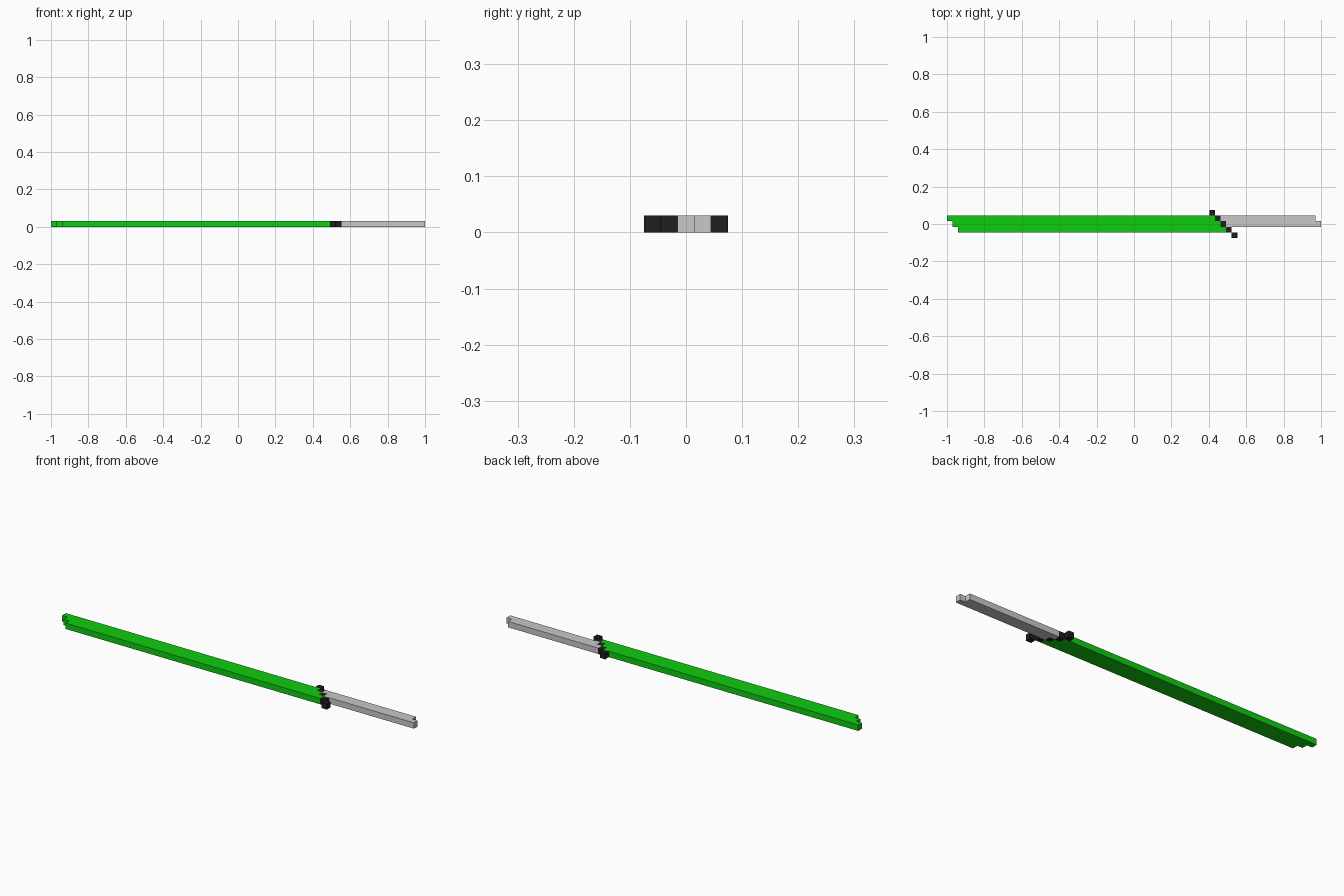
import bpy, bmesh

if "Cube" in bpy.data.objects:
    bpy.data.objects.remove(bpy.data.objects["Cube"])

V = 2 / 67  # edge of one block


def material(name, rgb):
    m = bpy.data.materials.new(name)
    m.diffuse_color = (*rgb, 1)
    m.use_nodes = True
    m.node_tree.nodes["Principled BSDF"].inputs["Base Color"].default_value = m.diffuse_color
    return m


def build(name, mat, rows):
    """rows: (row index from the centre, first column, last column)"""
    bm = bmesh.new()
    for row, a, b in rows:
        verts = bmesh.ops.create_cube(bm, size=1)["verts"]
        for v in verts:
            v.co.x = -1 + V * (a if v.co.x < 0 else b)
            v.co.y = V * (row + v.co.y)
            v.co.z = V * (v.co.z + 0.5)
    me = bpy.data.meshes.new(name)
    bm.to_mesh(me)
    bm.free()
    me.materials.append(mat)
    ob = bpy.data.objects.new(name, me)
    bpy.context.collection.objects.link(ob)


green = material("bright green", (0.005, 0.60, 0.005))
black = material("black", (0.013, 0.013, 0.013))
grey = material("light grey", (0.58, 0.58, 0.58))

# Blade with slanted stepped tip, diagonal guard, and handle
build("blade", green, [(r, 1 - r, 49 - r) for r in (1, 0, -1)])
build("guard", black, [(r, 49 - r, 50 - r) for r in range(-2, 3)])
build("handle", grey, [(r, 50 - r, 67 - r) for r in (1, 0)])
